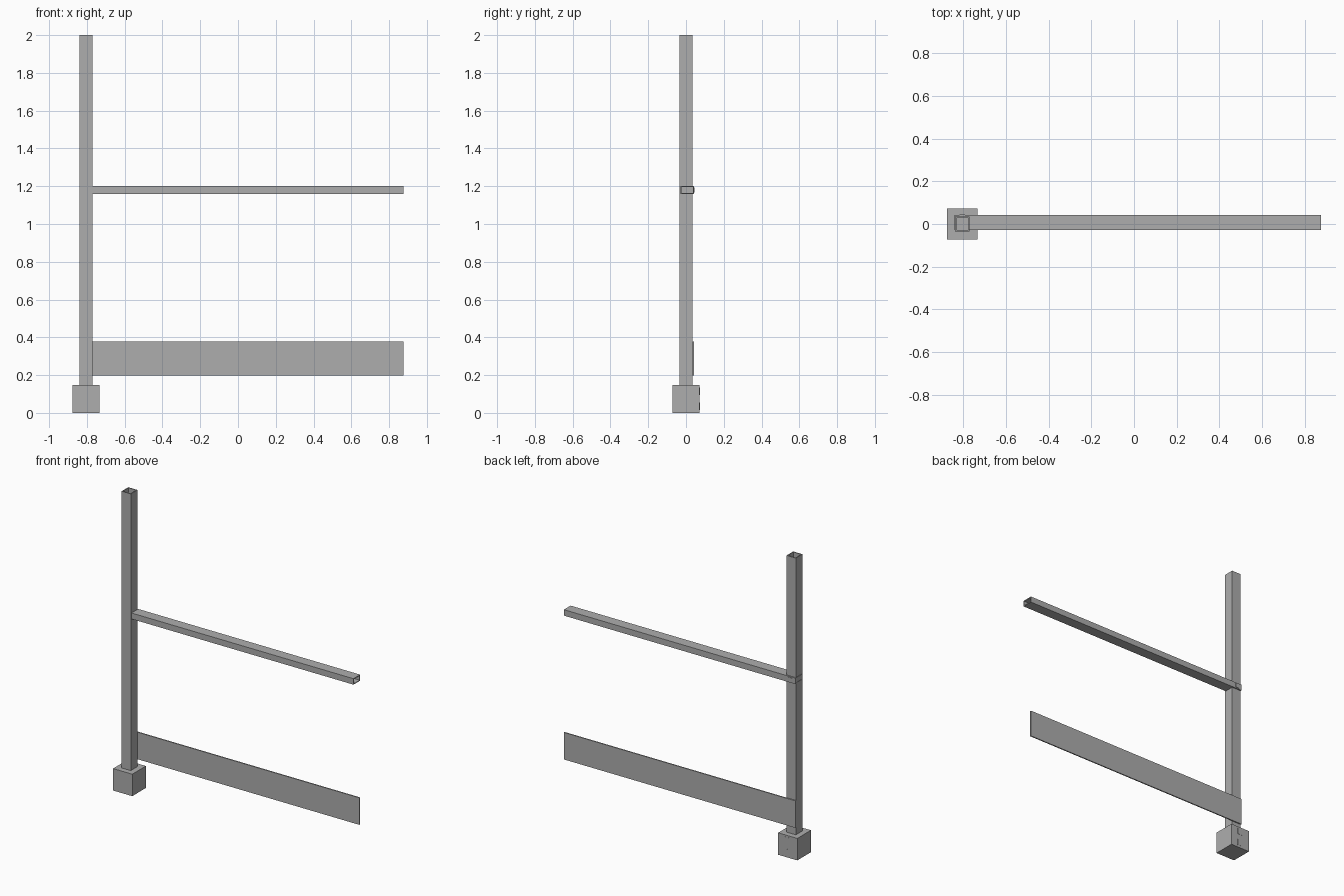
import bpy
import bmesh
from mathutils import Vector

cube = bpy.data.objects.get("Cube")
if cube:
    bpy.data.objects.remove(cube, do_unlink=True)

# One grey metal for everything
grey = bpy.data.materials.new("metal grey")
grey.use_nodes = True
colour = (0.42, 0.42, 0.42, 1)
grey.diffuse_color = colour
grey.node_tree.nodes["Principled BSDF"].inputs["Base Color"].default_value = colour


def block(name, low, high, open_axis=None, wall=0.006):
    """Box between two corners; with open_axis it becomes an open-ended tube."""
    low, high = Vector(low), Vector(high)
    size, centre = high - low, (low + high) / 2
    bm = bmesh.new()
    bmesh.ops.create_cube(bm, size=1)
    if open_axis is not None:
        ends = [f for f in bm.faces if abs(f.normal[open_axis]) > 0.9]
        bmesh.ops.delete(bm, geom=ends, context="FACES_ONLY")
    bmesh.ops.scale(bm, vec=size, verts=bm.verts)
    mesh = bpy.data.meshes.new(name)
    bm.to_mesh(mesh)
    bm.free()
    mesh.materials.append(grey)
    obj = bpy.data.objects.new(name, mesh)
    obj.location = centre
    bpy.context.collection.objects.link(obj)
    if open_axis is not None:
        shell = obj.modifiers.new("wall", "SOLIDIFY")
        shell.thickness = wall
        shell.offset = -1
        shell.use_even_offset = True
    return obj


def plate(name, x, y, z, size):
    """Thin square bolt plate on a back face."""
    h = size / 2
    block(name, (x - h, y - 0.002, z - h), (x + h, y + 0.002, z + h))


POST_X = -0.804
END_X = 0.875

# Foot and hollow post
block("foot_block", (-END_X, -0.072, 0), (POST_X + 0.071, 0.072, 0.147))
block("post", (POST_X - 0.034, -0.035, 0.14), (POST_X + 0.034, 0.035, 2), open_axis=2)

# Hollow middle rail and flat toe board, both reaching behind the post
block("middle_rail", (-0.84, -0.028, 1.16), (END_X, 0.043, 1.2), open_axis=0, wall=0.005)
block("toe_board", (-0.84, 0.035, 0.197), (END_X, 0.043, 0.378))

# Square bolt plates on the back
plate("rail_bolt", POST_X, 0.043, 1.18, 0.026)
for i, z in enumerate((0.035, 0.115)):
    plate(f"foot_bolt_{i + 1}", POST_X, 0.071, z, 0.04)
